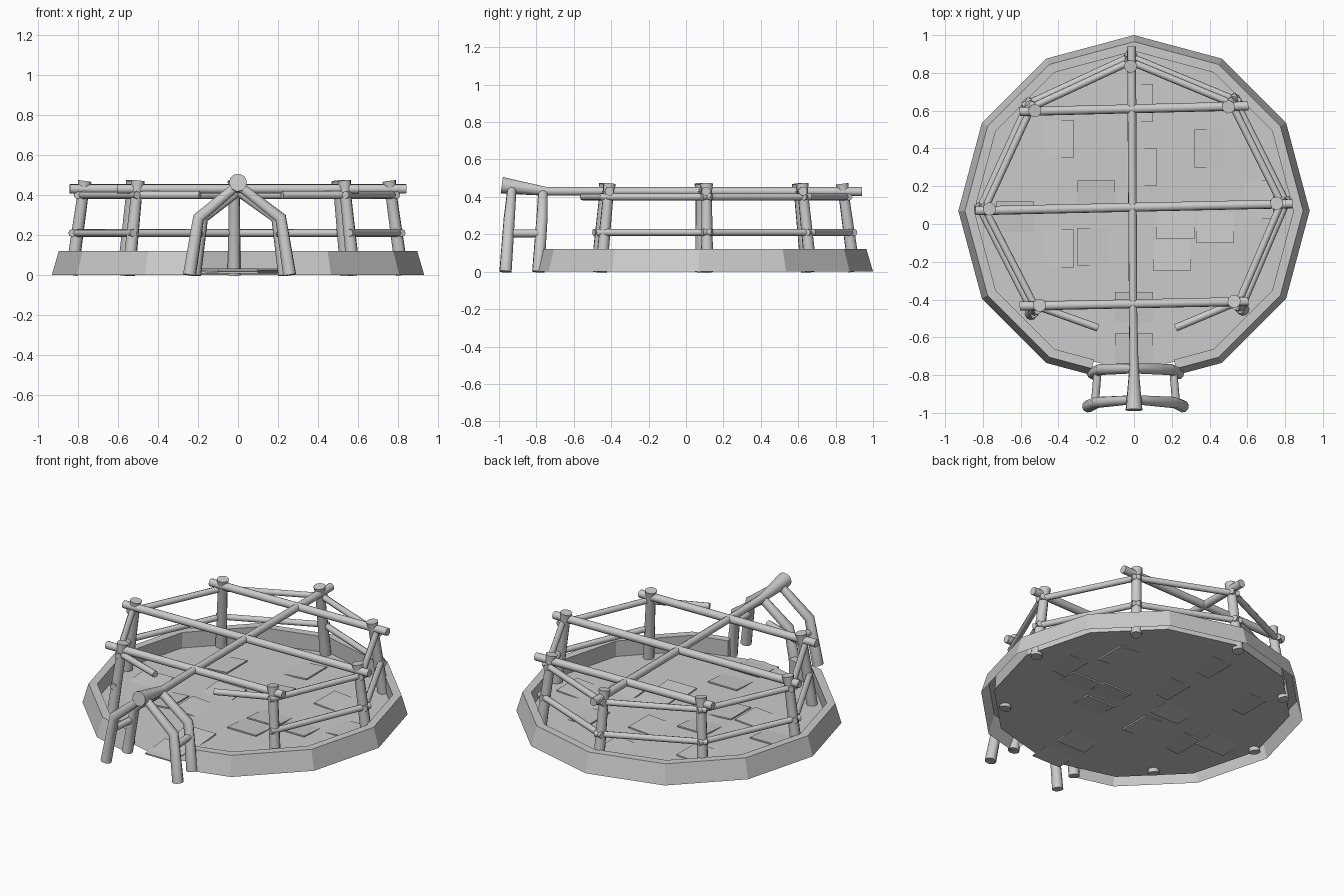
import bpy, bmesh, math, random
from mathutils import Vector, Matrix

if "Cube" in bpy.data.objects:
    bpy.data.objects.remove(bpy.data.objects["Cube"])

random.seed(4)
CY = 0.07  # centre of the twelve-sided base


def finish(bm, name, smooth=False):
    bmesh.ops.recalc_face_normals(bm, faces=bm.faces)
    me = bpy.data.meshes.new(name)
    bm.to_mesh(me)
    bm.free()
    ob = bpy.data.objects.new(name, me)
    bpy.context.collection.objects.link(ob)
    if smooth:
        bpy.ops.object.select_all(action='DESELECT')
        ob.select_set(True)
        bpy.context.view_layer.objects.active = ob
        bpy.ops.object.shade_smooth_by_angle(angle=math.radians(50))
    return ob


def tube(name, pts, radii, sides=10):
    """Capped pole swept through the points, mitred at bends."""
    pts = [Vector(p) for p in pts]
    if not isinstance(radii, (list, tuple)):
        radii = [radii] * len(pts)
    dirs = [(b - a).normalized() for a, b in zip(pts, pts[1:])]
    bm = bmesh.new()
    rings = []
    normal = dirs[0].orthogonal().normalized()
    for i, p in enumerate(pts):
        d0, d1 = dirs[max(i - 1, 0)], dirs[min(i, len(dirs) - 1)]
        t = (d0 + d1).normalized()
        normal = (normal - t * normal.dot(t)).normalized()
        side = t.cross(normal)
        rings.append([bm.verts.new(p + radii[i] * (math.cos(a) * normal + math.sin(a) * side))
                      for a in (2 * math.pi * k / sides for k in range(sides))])
    for a, b in zip(rings, rings[1:]):
        for k in range(sides):
            j = (k + 1) % sides
            bm.faces.new((a[k], a[j], b[j], b[k]))
    bm.faces.new(rings[0])
    bm.faces.new(rings[-1])
    return finish(bm, name, True)


def dodecagon(r, z):
    """Points from the right of the doorway round to its left."""
    p = [Vector((r * math.cos(math.radians(a)), CY + r * math.sin(math.radians(a)), z))
         for a in range(-90, 271, 30)]
    p[0], p[-1] = p[0].lerp(p[1], 0.5), p[-1].lerp(p[-2], 0.5)
    return p


# Low wall, open at the doorway and hollow underneath
bm = bmesh.new()
profile = [(0.93, 0), (0.895, 0.12), (0.845, 0.12), (0.85, 0.02)]
loops = [[bm.verts.new(p) for p in dodecagon(r, z)] for r, z in profile]
for a, b in zip(loops, loops[1:]):
    for k in range(len(a) - 1):
        bm.faces.new((a[k], a[k + 1], b[k + 1], b[k]))
for end in (0, -1):
    bm.faces.new([lp[end] for lp in loops])
finish(bm, "base_wall")

# Floor plate
bm = bmesh.new()
bmesh.ops.create_circle(bm, cap_ends=True, segments=12, radius=0.855,
                        matrix=Matrix.Translation((0, CY, 0.02)))
finish(bm, "floor")

# Slightly tilted woven floor tiles
bm = bmesh.new()
tiles = [(-0.42, 0.45), (0, 0.64), (-0.2, 0.13), (0.22, 0.02), (0.64, 0.13), (-0.63, 0.02),
         (-0.42, -0.13), (0, -0.46), (0.02, 0.3), (0.43, 0.0), (-0.2, -0.12), (0.2, -0.15),
         (0.42, 0.4), (0, -0.68)]
for x, y in tiles:
    tilt = Matrix.Rotation(random.choice((-0.08, 0.08)), 4, random.choice('XY'))
    bmesh.ops.create_cube(bm, size=1, matrix=Matrix.Translation((x, y, 0.021)) @ tilt
                          @ Matrix.Diagonal((0.2, 0.2, 0.008, 1)))
finish(bm, "floor_tiles")

# Leaning fence posts: top positions, each foot pushed outwards
tops = [(0.53, -0.41), (0.755, 0.11), (0.5, 0.62), (-0.018, 0.835),
        (-0.525, 0.6), (-0.765, 0.08), (-0.5, -0.43)]


def on_post(i, z, out=0.0):
    """Point on a post's axis at height z, shifted outwards."""
    x, y = tops[i]
    d = Vector((x, y - CY, 0)).normalized()
    return Vector((x, y, z)) + d * ((0.47 - z) * 0.14 + out)


for i in range(len(tops)):
    tube(f"fence_post_{i}", [on_post(i, 0), on_post(i, 0.42), on_post(i, 0.47)],
         [0.033, 0.028, 0.035])

# Upper and lower rails between neighbouring posts
for i in range(len(tops) - 1):
    for label, z in (("upper", 0.40), ("lower", 0.21)):
        a, b = on_post(i, z, 0.015), on_post(i + 1, z, 0.015)
        ext = (b - a).normalized() * 0.03
        tube(f"{label}_rail_{i}", [a - ext, b + ext], 0.019, 8)

# Short upper rails beside the doorway
tube("rail_stub_right", [on_post(0, 0.40), (0.22, -0.55, 0.40)], 0.02, 8)
tube("rail_stub_left", [on_post(6, 0.40), (-0.19, -0.55, 0.40)], 0.02, 8)

# Roof cross beams and the ridge beam flaring out at the front
for name, w, y0, y1 in (("front", 0.605, -0.435, -0.41), ("middle", 0.84, 0.07, 0.107),
                        ("back", 0.605, 0.595, 0.625)):
    tube(f"cross_beam_{name}", [(-w, y0, 0.43), (w, y1, 0.43)], 0.024)
tube("ridge_beam", [(-0.013, 0.94, 0.428), (-0.005, -0.45, 0.43), (0, -0.75, 0.43),
                    (0, -0.985, 0.462)], [0.024, 0.022, 0.024, 0.045])

# Entrance: two bent arches made of mirrored legs, tied at mid height
for s, side in ((1, "right"), (-1, "left")):
    o = 0.008
    tube(f"front_arch_{side}", [(s * 0.25 + o, -0.965, 0), (s * 0.205 + o, -0.945, 0.285),
                                (0, -0.93, 0.45)], [0.033, 0.03, 0.024])
    tube(f"rear_arch_{side}", [(s * 0.225 + o, -0.79, 0), (s * 0.185 + o, -0.77, 0.285),
                               (0, -0.765, 0.42)], [0.033, 0.03, 0.026])
    tube(f"arch_tie_{side}", [(s * 0.215 + o, -0.95, 0.205), (s * 0.2 + o, -0.775, 0.205)],
         0.021, 8)
